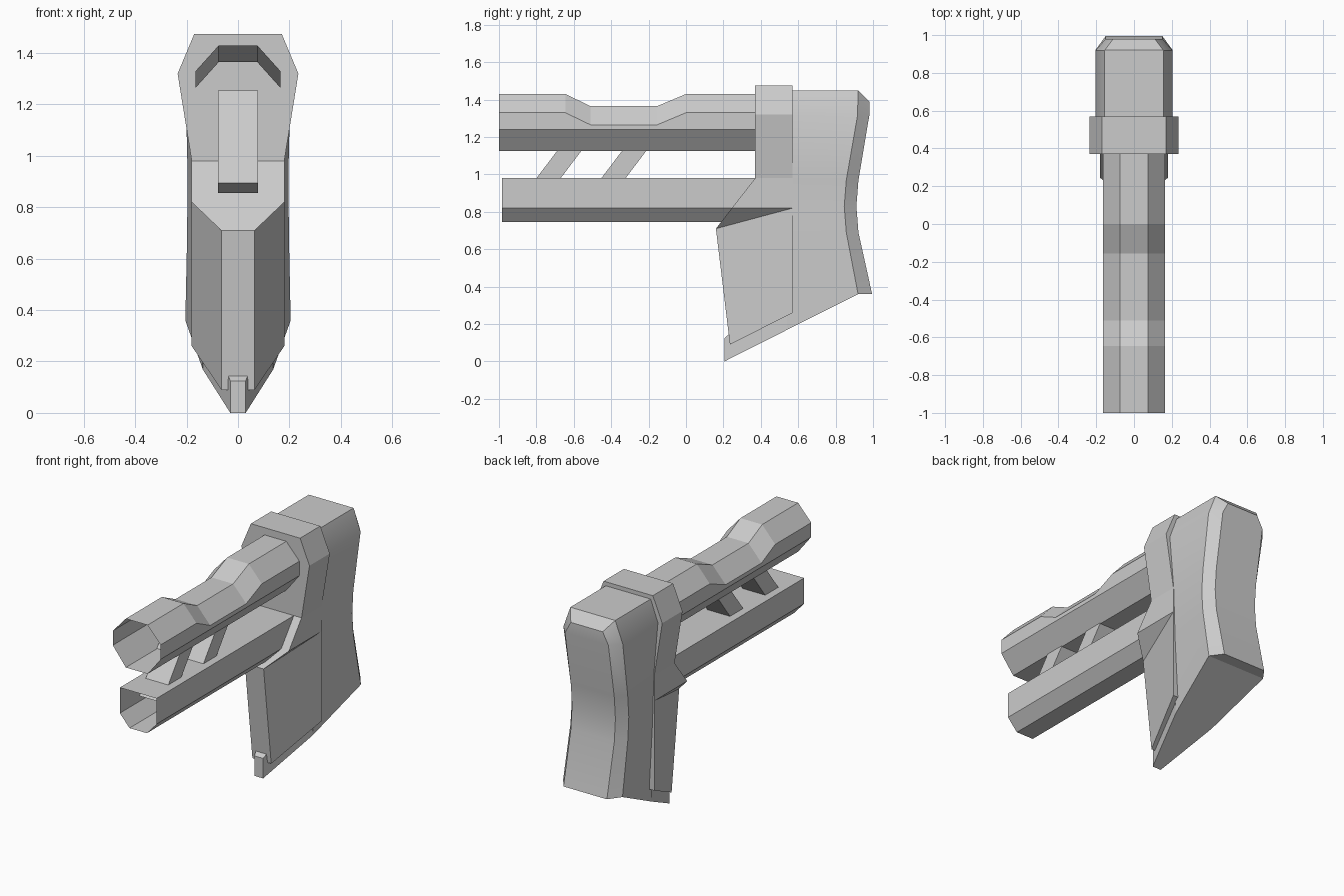
import bpy, bmesh

if "Cube" in bpy.data.objects:
    bpy.data.objects.remove(bpy.data.objects["Cube"])


def make(name, verts, faces, smooth=False):
    mesh = bpy.data.meshes.new(name)
    bm = bmesh.new()
    vs = [bm.verts.new(v) for v in verts]
    for f in faces:
        bm.faces.new([vs[i] for i in f])
    bmesh.ops.recalc_face_normals(bm, faces=bm.faces)
    bm.to_mesh(mesh)
    bm.free()
    ob = bpy.data.objects.new(name, mesh)
    bpy.context.collection.objects.link(ob)
    if smooth:
        bpy.ops.object.select_all(action='DESELECT')
        ob.select_set(True)
        bpy.context.view_layer.objects.active = ob
        bpy.ops.object.shade_smooth_by_angle(angle=0.45)
    return ob


def mirrored(half):
    """Close a half outline across x = 0."""
    return half + [(-p[0],) + tuple(p[1:]) for p in reversed(half)]


def loft(name, rings, caps=(), smooth=False):
    """Skin equal-length rings; caps are extra faces by vertex index."""
    n = len(rings[0])
    faces = [(k * n + i, k * n + (i + 1) % n, (k + 1) * n + (i + 1) % n, (k + 1) * n + i)
             for k in range(len(rings) - 1) for i in range(n)]
    return make(name, [p for r in rings for p in r], faces + list(caps), smooth)


# Upper tube: open octagon with a dip along its top
stations = [(-1, 0), (-0.645, 0), (-0.51, 0.065), (-0.155, 0.065), (0, 0), (0.38, 0)]
loft("upper_tube", [mirrored([(0.075, y, 1.43 - d), (0.165, y, 1.33 - d),
                              (0.165, y, 1.24), (0.075, y, 1.125)]) for y, d in stations])

# Lower tube: open, flat top and chamfered bottom
loft("lower_tube", [mirrored([(0.127, y, 0.98), (0.127, y, 0.82), (0.06, y, 0.745)])
                    for y in (-0.985, 0.4)])

# Slanted struts joining the tubes
profile = [(-0.864, 0.895), (-0.591, 1.255), (-0.488, 1.22), (-0.765, 0.855)]
for name, dy in (("front_strut", 0), ("rear_strut", 0.347)):
    loft(name, [[(x, y + dy, z) for y, z in profile] for x in (-0.078, 0.078)],
         [(0, 1, 2, 3), (4, 5, 6, 7)])

# Collar and wedge-shaped front shell
right = [(0.17, 0.37, 1.475), (0.235, 0.37, 1.32), (0.18, 0.37, 0.98),
         (0.18, 0.245, 0.82), (0.065, 0.16, 0.71), (0.065, 0.235, 0.09),
         (0.17, 0.57, 1.475), (0.235, 0.57, 1.32), (0.18, 0.57, 0.98),
         (0.18, 0.57, 0.82), (0.18, 0.57, 0.26)]
n = len(right)
side = [(0, 1, 7, 6), (1, 2, 8, 7), (2, 3, 9, 8), (3, 4, 9), (4, 5, 10, 9)]
faces = side + [tuple(i + n for i in f) for f in side]
for strip in ([0, 1, 2], [2, 3, 4], [4, 5], [5, 10], [6, 7, 8, 9, 10], [0, 6]):
    faces.append(tuple(strip) + tuple(i + n for i in reversed(strip)))
make("front_shell", right + [(-x, y, z) for x, y, z in right], faces)

# Stock body: per level, (x, y, z) of the front, rear edge and butt columns
levels = [
    [(0.155, 0.54, 1.45), (0.155, 0.92, 1.45), (0.11, 0.98, 1.39)],
    [(0.205, 0.54, 1.315), (0.205, 0.917, 1.315), (0.15, 0.98, 1.315)],
    [(0.175, 0.54, 0.97), (0.197, 0.857, 0.97), (0.15, 0.922, 0.97)],
    [(0.17, 0.54, 0.83), (0.197, 0.846, 0.83), (0.15, 0.911, 0.83)],
    [(0.165, 0.54, 0.69), (0.198, 0.857, 0.69), (0.15, 0.922, 0.69)],
    [(0.137, 0.54, 0.169), (0.205, 0.92, 0.36), (0.15, 0.995, 0.36)]]
b = 6 * (len(levels) - 1)
loft("stock_body", [mirrored(r) for r in levels],
     [(0, 1, 4, 5), (1, 2, 3, 4), (b, b + 1, b + 4, b + 5), (b + 1, b + 2, b + 3, b + 4)],
     smooth=True)

# Narrow toe running forward under the shell
loft("stock_toe", [mirrored([(0.03, 0.205, 0.125), (0.03, 0.205, 0)]),
                   mirrored([(0.137, 0.54, 0.4), (0.137, 0.54, 0.169)])],
     [(0, 1, 2, 3), (4, 5, 6, 7)])
